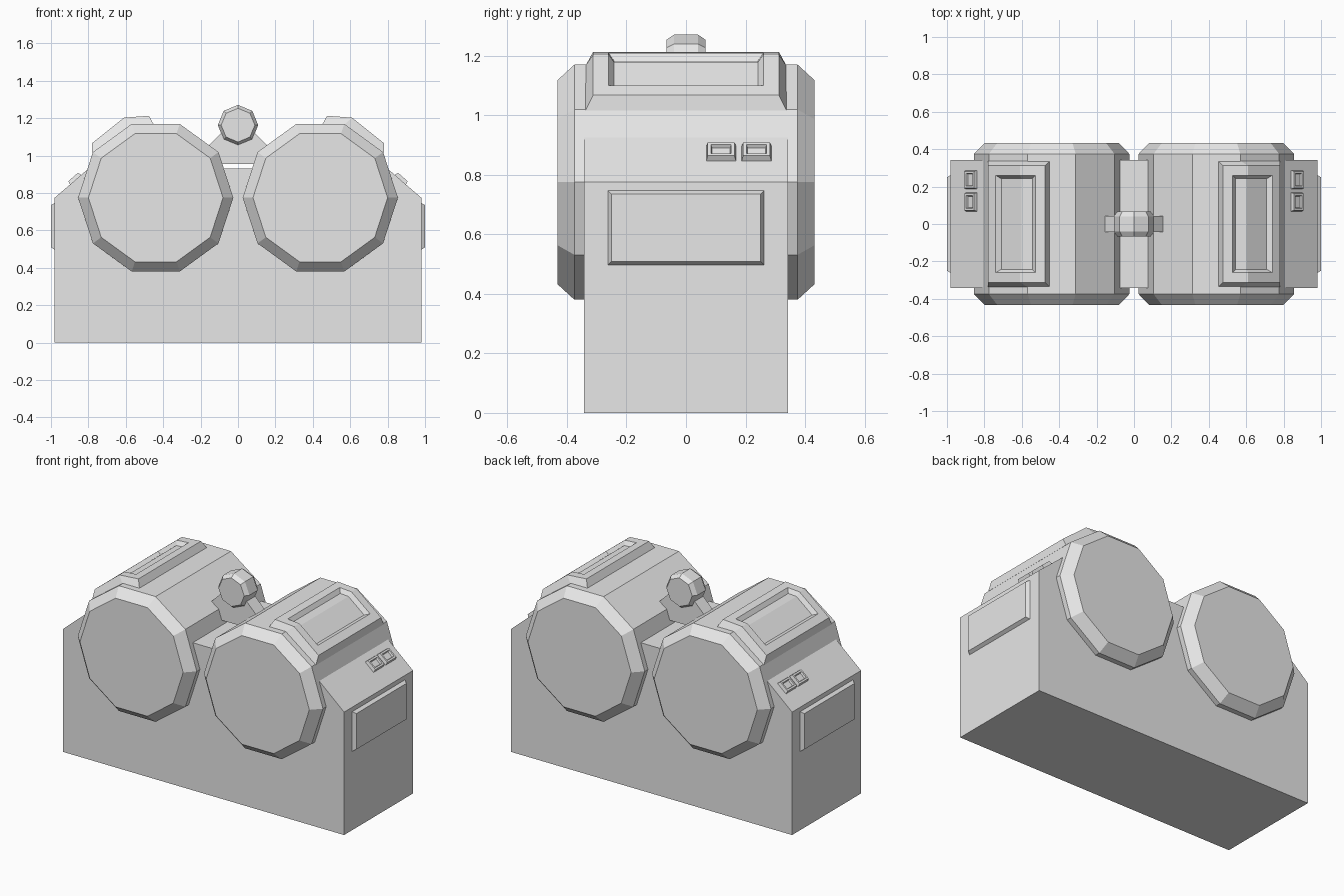
import bpy, bmesh, math
from mathutils import Vector, Matrix

cube = bpy.data.objects.get("Cube")
if cube:
    bpy.data.objects.remove(cube, do_unlink=True)

grey = bpy.data.materials.new("plain grey")
grey.use_nodes = True
colour = (0.8, 0.8, 0.8, 1)
grey.diffuse_color = colour
grey.node_tree.nodes["Principled BSDF"].inputs["Base Color"].default_value = colour


def finish(name, bm, matrix=None, mirror=False):
    """Turn a bmesh into a flat shaded object, optionally mirrored across x."""
    if matrix:
        bm.transform(matrix)
    if mirror:
        bm.transform(Matrix.Diagonal((-1, 1, 1, 1)))
    bmesh.ops.recalc_face_normals(bm, faces=bm.faces)
    mesh = bpy.data.meshes.new(name)
    bm.to_mesh(mesh)
    bm.free()
    mesh.materials.append(grey)
    obj = bpy.data.objects.new(name, mesh)
    bpy.context.collection.objects.link(obj)
    return obj


def loft(loops):
    """Skin closed loops of equal length and cap both ends."""
    bm = bmesh.new()
    rings = [[bm.verts.new(p) for p in loop] for loop in loops]
    n = len(rings[0])
    for a, b in zip(rings, rings[1:]):
        for i in range(n):
            j = (i + 1) % n
            bm.faces.new((a[i], a[j], b[j], b[i]))
    bm.faces.new(rings[0])
    bm.faces.new(rings[-1])
    return bm


def prism(profile, half_depth):
    return loft([[(x, y, z) for x, z in profile] for y in (-half_depth, half_depth)])


def wheel(x, z, sides, start, rings):
    """Bevelled drum along y; rings are (y, radius)."""
    angles = [start + math.tau * i / sides for i in range(sides)]
    return loft([[(x + r * math.cos(a), y, z + r * math.sin(a)) for a in angles]
                 for y, r in rings])


def frustum(w, h, height, inset):
    """Rectangular raised plate with sloped rim, base on local z = 0."""
    def rect(w, h, z):
        return [(sx * w, sy * h, z) for sx, sy in ((-1, -1), (1, -1), (1, 1), (-1, 1))]
    return loft([rect(w, h, 0), rect(w - inset, h - inset, height)])


def recess(bm, faces, border, slope, depth):
    bmesh.ops.recalc_face_normals(bm, faces=bm.faces)
    bmesh.ops.inset_region(bm, faces=faces, thickness=border, use_even_offset=True)
    bmesh.ops.inset_region(bm, faces=faces, thickness=slope, depth=-depth, use_even_offset=True)


def hatch():
    """Raised frame wrapped over the drum's outer shoulder."""
    base = [(0.78, 1.015), (0.568, 1.165), (0.45, 1.165)]
    top = [(0.78, 1.067), (0.61, 1.203), (0.476, 1.213)]
    bm = bmesh.new()
    rows = [[bm.verts.new((x, y, z)) for x, z in prof]
            for prof, y in ((base, -0.338), (top, -0.312), (top, 0.312), (base, 0.338))]
    lids = []
    for k in range(4):
        a, b = rows[k], rows[(k + 1) % 4]
        for i in range(2):
            face = bm.faces.new((a[i], a[i + 1], b[i + 1], b[i]))
            if k == 1:
                lids.append(face)
    for i in (0, 2):
        bm.faces.new([row[i] for row in rows])
    recess(bm, lids, 0.052, 0.018, 0.025)
    return bm


# Main body with sloped shoulders
half = [(0.98, 0), (0.98, 0.775), (0.80, 0.93)]
finish("body", prism(half + [(-x, z) for x, z in reversed(half)], 0.343))

# Shoulder slope frame, used to seat the switches
along = Vector((-0.18, 0, 0.155)).normalized()
across = Vector((0, 1, 0))
outward = Vector((0.155, 0, 0.18)).normalized()

for side, mirror in (("left", False), ("right", True)):
    # Large bevelled drum
    finish(side + "_drum",
           wheel(0.44, 0.775, 10, 0, [(-0.432, 0.36), (-0.375, 0.415),
                                      (0.375, 0.415), (0.432, 0.36)]), mirror=mirror)
    # Top hatch
    finish(side + "_hatch", hatch(), mirror=mirror)
    # Raised side panel
    seat = Matrix.Translation((0.98, 0, 0.622)) @ Matrix.Rotation(math.pi / 2, 4, "Y")
    finish(side + "_side_panel", frustum(0.125, 0.262, 0.02, 0.012), seat, mirror)
    # Pair of small switches
    for number, y in enumerate((0.118, 0.237), 1):
        bm = frustum(0.039, 0.05, 0.02, 0.005)
        bm.faces.ensure_lookup_table()
        recess(bm, [bm.faces[-1]], 0.011, 0.004, 0.012)
        seat = Matrix((along, across, outward)).transposed().to_4x4()
        seat.translation = Vector((0.868, y, 0.871))
        finish(f"{side}_switch_{number}", bm, seat, mirror)

# Bridge between the drums, carrying the lamp
half = [(0.15, 0.955), (0.165, 1.045), (0.08, 1.13)]
finish("bridge", prism(half + [(-x, z) for x, z in reversed(half)], 0.043))

# Eight-sided lamp
finish("lamp", wheel(0, 1.163, 8, math.pi / 2, [(-0.066, 0.09), (-0.04, 0.108),
                                               (0.04, 0.108), (0.066, 0.09)]))
